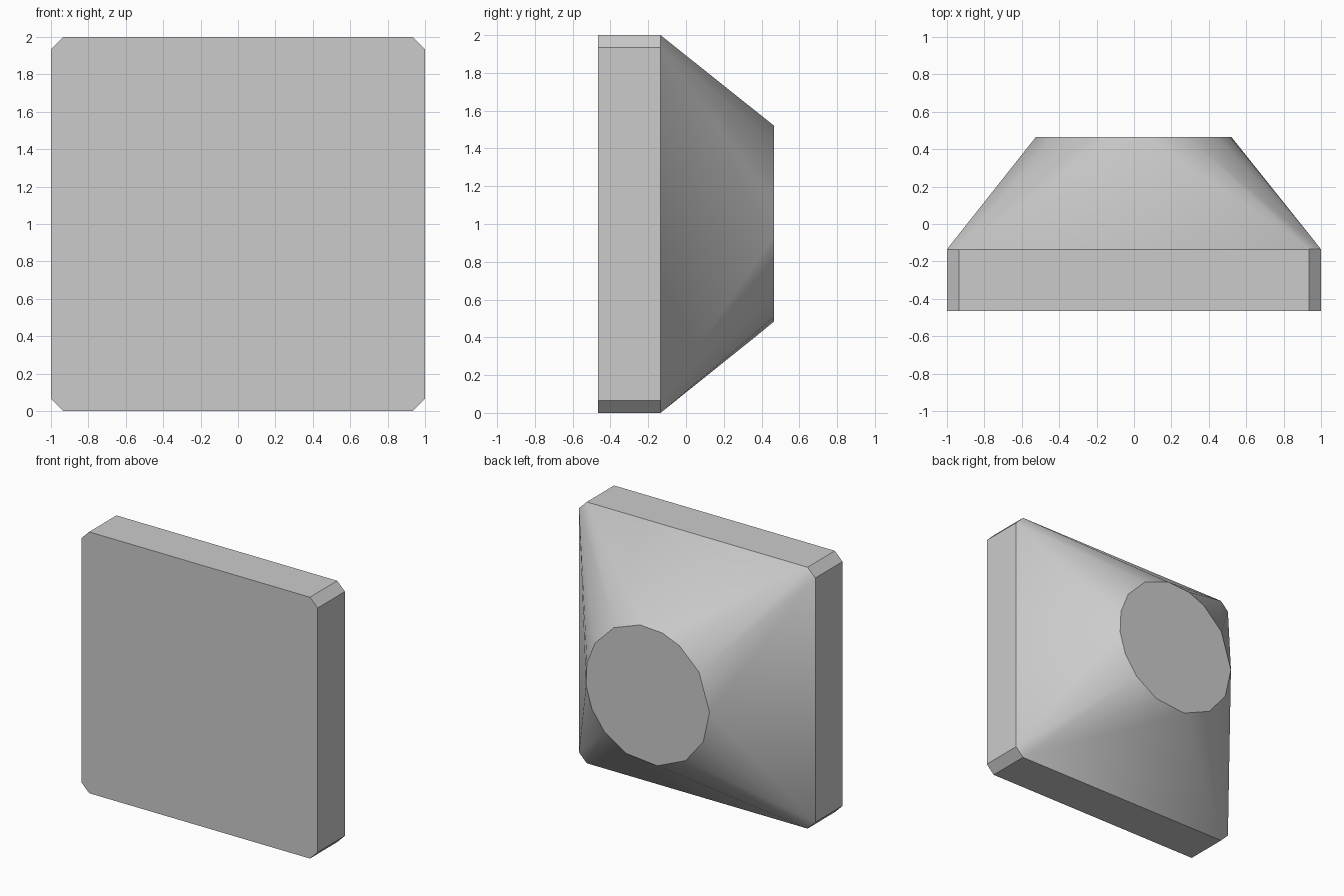
import bpy, bmesh
from math import radians, sin, cos

cube = bpy.data.objects.get("Cube")
if cube:
    bpy.data.objects.remove(cube, do_unlink=True)

FRONT, RIM, BACK = -0.465, -0.135, 0.465   # depths of the three outlines
HALF, CUT, RADIUS = 1.0, 0.065, 0.525

# One flat colour for the whole part
grey = bpy.data.materials.new("light grey")
grey.use_nodes = True
colour = (0.6, 0.6, 0.6, 1)
grey.diffuse_color = colour
grey.node_tree.nodes["Principled BSDF"].inputs["Base Color"].default_value = colour

# Square outline with clipped corners, and an uneven round outline
inner = HALF - CUT
square = [(sx * a, sz * b) for sx in (-1, 1) for sz in (-1, 1)
          for a, b in ((HALF, inner), (inner, HALF))]
angles = [12, 32, 57, 83, 104, 121, 146, 179, 206, 232, 261, 290, 314, 334, 353]
circle = [(RADIUS * cos(radians(a)), RADIUS * sin(radians(a))) for a in angles]

# Slab that tapers from the square rim to the round end
bm = bmesh.new()
for outline, y in ((square, FRONT), (square, RIM), (circle, BACK)):
    for x, z in outline:
        bm.verts.new((x, y, z + HALF))
bmesh.ops.convex_hull(bm, input=bm.verts[:])
bmesh.ops.dissolve_limit(bm, angle_limit=radians(0.5), verts=bm.verts[:], edges=bm.edges[:])
bmesh.ops.recalc_face_normals(bm, faces=bm.faces[:])

mesh = bpy.data.meshes.new("square_to_round_block")
bm.to_mesh(mesh)
bm.free()
mesh.materials.append(grey)
block = bpy.data.objects.new("square_to_round_block", mesh)
bpy.context.collection.objects.link(block)

# Smooth taper, crisp rims
bpy.ops.object.select_all(action="DESELECT")
block.select_set(True)
bpy.context.view_layer.objects.active = block
bpy.ops.object.shade_smooth_by_angle(angle=radians(30))
